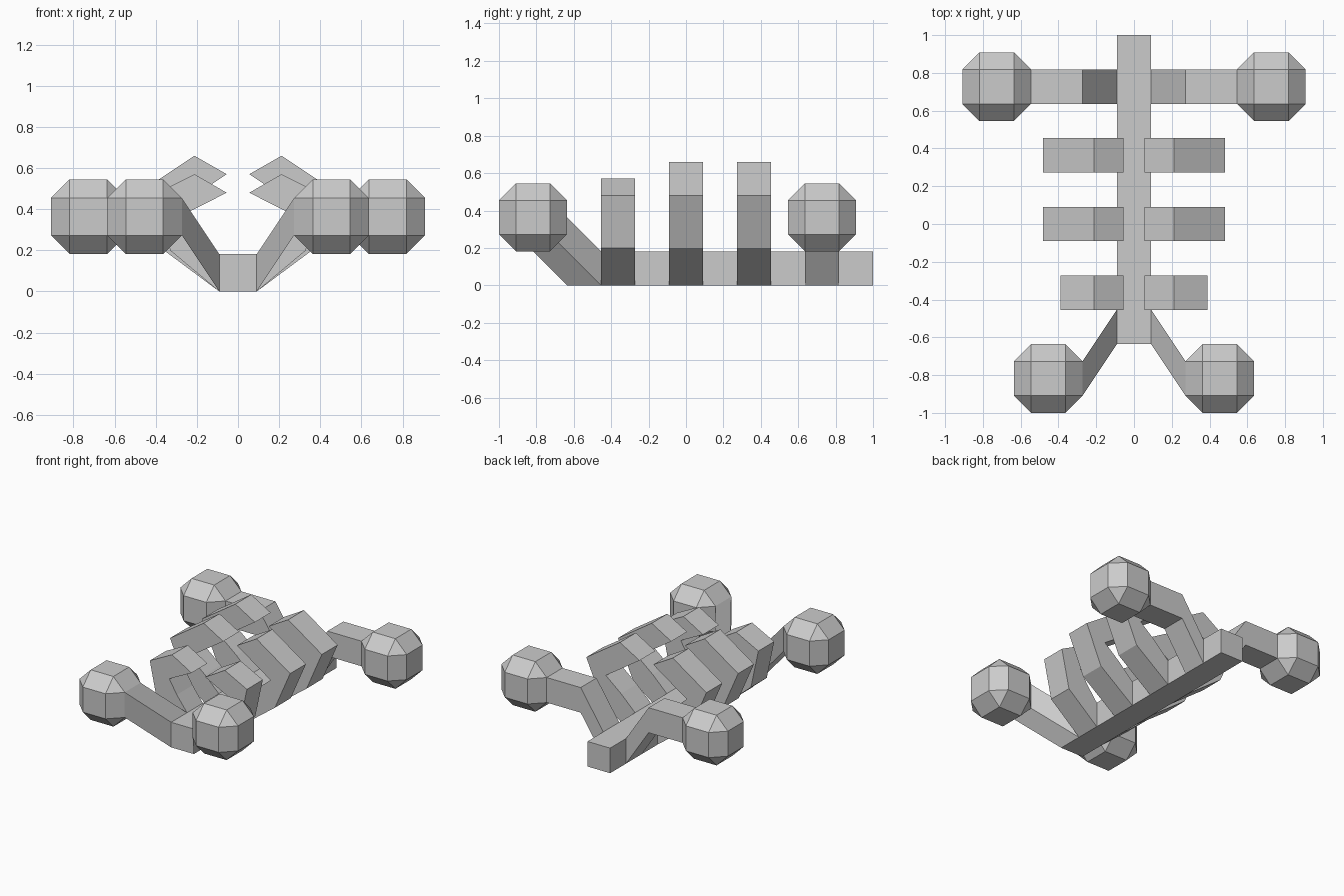
import bpy, bmesh
from mathutils import Vector

if "Cube" in bpy.data.objects:
    bpy.data.objects.remove(bpy.data.objects["Cube"])

U = 1 / 11  # modelling unit

grey = bpy.data.materials.new("plain grey")
grey.diffuse_color = (0.6, 0.6, 0.6, 1)
grey.use_nodes = True
grey.node_tree.nodes["Principled BSDF"].inputs["Base Color"].default_value = grey.diffuse_color


def finish(name, bm):
    bmesh.ops.recalc_face_normals(bm, faces=bm.faces)
    mesh = bpy.data.meshes.new(name)
    bm.to_mesh(mesh)
    bm.free()
    mesh.materials.append(grey)
    obj = bpy.data.objects.new(name, mesh)
    bpy.context.collection.objects.link(obj)
    return obj


def loft(name, rings, side):
    """Square limb through rings of (x, z outer, x, z inner, y centre)."""
    bm = bmesh.new()
    loops = []
    for xo, zo, xi, zi, y in rings:
        loops.append([bm.verts.new((side * x, y + dy, z)) for x, dy, z in
                      ((xo, -U, zo), (xo, U, zo), (xi, U, zi), (xi, -U, zi))])
    for a, b in zip(loops, loops[1:]):
        for i in range(4):
            j = (i + 1) % 4
            bm.faces.new((a[i], a[j], b[j], b[i]))
    bm.faces.new(loops[0])
    bm.faces.new(loops[-1])
    return finish(name, bm)


def ball(name, centre):
    """Faceted ball: square faces, slanted quads and corner triangles."""
    bm = bmesh.new()
    for axis in range(3):
        for sx in (-1, 1):
            for sy in (-1, 1):
                for sz in (-1, 1):
                    p = Vector((sx, sy, sz))
                    p[axis] *= 2
                    bm.verts.new(Vector(centre) + p * U)
    bmesh.ops.convex_hull(bm, input=bm.verts)
    bmesh.ops.dissolve_limit(bm, angle_limit=0.02, verts=bm.verts, edges=bm.edges)
    return finish(name, bm)


# Spine: long square bar on the ground
bm = bmesh.new()
bmesh.ops.create_cube(bm, size=1)
for v in bm.verts:
    v.co = (v.co.x * 2 * U, v.co.y * 18 * U + 2 * U, (v.co.z + 0.5) * 2 * U)
finish("spine", bm)

for side, label in ((-1, "left"), (1, "right")):
    # Rear arm: rises from the spine, then runs level into its ball
    loft(f"rear_arm_{label}", [(U, 0, U, 2 * U, 8 * U),
                               (3 * U, 3 * U, 3 * U, 5 * U, 8 * U),
                               (6 * U, 3 * U, 6 * U, 5 * U, 8 * U)], side)
    ball(f"rear_ball_{label}", (side * 8 * U, 8 * U, 4 * U))

    # Front leg: slants outward, forward and up
    loft(f"front_leg_{label}", [(U, 0, U, 2 * U, -6 * U),
                                (3 * U, 3 * U, 3 * U, 5 * U, -9 * U)], side)
    ball(f"front_ball_{label}", (side * 5 * U, -9 * U, 4 * U))

    # Ribs: curl out, up and back in; the front pair is smaller
    for i, (y, elbow, reach, top) in enumerate(((-4 * U, 0.33, 0.39, 0.57),
                                                (0, 0.36, 0.482, 0.66),
                                                (4 * U, 0.36, 0.482, 0.66))):
        loft(f"rib_{label}_{i + 1}", [
            (U, 0, U, 2 * U, y),
            (elbow, 0.2, elbow - 0.157, 0.29, y),
            (reach, 0.48, reach - 0.157, 0.39, y),
            (0.212, top, 0.055, top - 0.09, y)], side)
